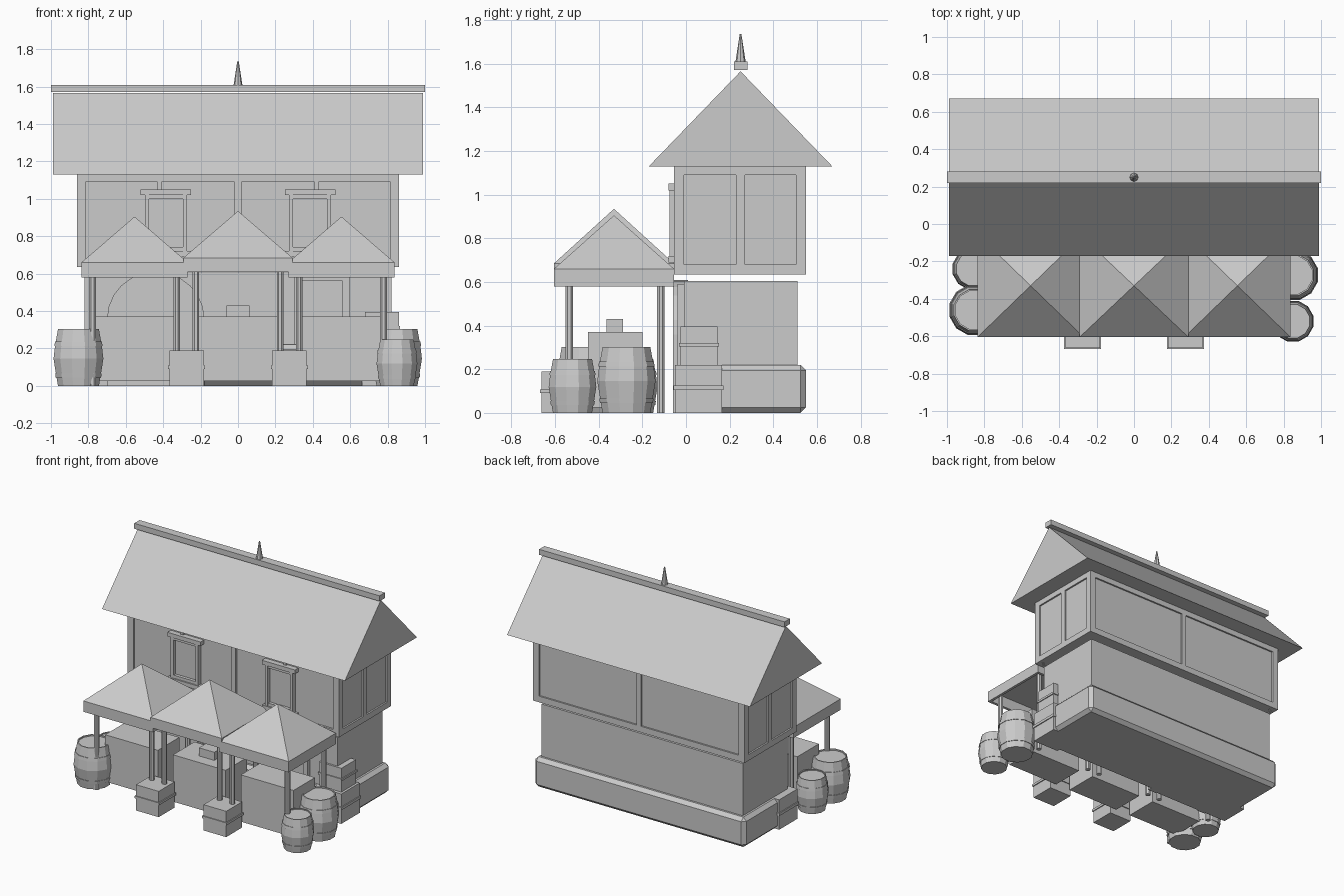
import bpy, bmesh, math
from mathutils import Matrix

if "Cube" in bpy.data.objects:
    bpy.data.objects.remove(bpy.data.objects["Cube"])

mat = bpy.data.materials.new("light grey")
mat.diffuse_color = (0.6, 0.6, 0.6, 1)
mat.use_nodes = True
mat.node_tree.nodes["Principled BSDF"].inputs["Base Color"].default_value = mat.diffuse_color


def finish(name, bm):
    bmesh.ops.recalc_face_normals(bm, faces=bm.faces)
    me = bpy.data.meshes.new(name)
    bm.to_mesh(me)
    bm.free()
    me.materials.append(mat)
    ob = bpy.data.objects.new(name, me)
    bpy.context.collection.objects.link(ob)
    return ob


def box(name, x0, x1, y0, y1, z0, z1, bevel=0):
    bm = bmesh.new()
    m = Matrix.Translation(((x0 + x1) / 2, (y0 + y1) / 2, (z0 + z1) / 2)) \
        @ Matrix.Diagonal((x1 - x0, y1 - y0, z1 - z0, 1))
    bmesh.ops.create_cube(bm, size=1, matrix=m)
    if bevel:
        bmesh.ops.bevel(bm, geom=bm.edges[:], offset=bevel, segments=1, affect='EDGES')
    return finish(name, bm)


def cone(name, x, y, z0, z1, r0, r1, sides, turn=0.0):
    bm = bmesh.new()
    bmesh.ops.create_cone(bm, cap_ends=True, segments=sides, radius1=r0, radius2=r1, depth=z1 - z0,
                          matrix=Matrix.Translation((x, y, (z0 + z1) / 2)) @ Matrix.Rotation(turn, 4, 'Z'))
    return finish(name, bm)


def extrude(name, pts, vec):
    bm = bmesh.new()
    f = bm.faces.new([bm.verts.new(p) for p in pts])
    new = bmesh.ops.extrude_face_region(bm, geom=[f], use_keep_orig=True)["geom"]
    bmesh.ops.translate(bm, verts=[v for v in new if isinstance(v, bmesh.types.BMVert)], vec=vec)
    return finish(name, bm)


def crate(name, x, y, z, w, d, h):
    box(name, x - w / 2, x + w / 2, y - d / 2, y + d / 2, z, z + h)
    e = 0.007
    box(name + "_band", x - w / 2 - e, x + w / 2 + e, y - d / 2 - e, y + d / 2 + e,
        z + h * 0.48, z + h * 0.57)


def barrel(name, x, y, r, h):
    # lathe profile with two raised hoops and a sunken lid
    prof = [(0, 0), (.82, 0), (.88, .15), (.91, .15), (.935, .22), (.905, .22), (1, .48),
            (.94, .70), (.97, .70), (.94, .78), (.91, .78), (.82, 1), (.76, 1), (.76, .97), (0, .97)]
    n = 12
    bm = bmesh.new()
    rings = []
    for pr, pz in prof:
        if pr == 0:
            rings.append([bm.verts.new((x, y, pz * h))])
        else:
            rings.append([bm.verts.new((x + r * pr * math.cos((i + .5) * math.tau / n),
                                        y + r * pr * math.sin((i + .5) * math.tau / n), pz * h))
                          for i in range(n)])
    for a, b in zip(rings, rings[1:]):
        for i in range(n):
            j = (i + 1) % n
            q = [a[i % len(a)], a[j % len(a)], b[j % len(b)], b[i % len(b)]]
            bm.faces.new(list(dict.fromkeys(q)))
    finish(name, bm)


# house body
box("stone_plinth", -.86, .86, -.05, .55, 0, .22, .025)
box("lower_storey", -.82, .82, -.01, .51, .02, .605)
box("upper_storey", -.85, .85, -.04, .538, .64, 1.13)

# timber framing
for z0, z1, n in ((.635, .68, "bottom"), (1.09, 1.13, "top")):
    box(n + "_beam_front", -.862, .862, -.055, -.03, z0, z1)
    box(n + "_beam_back", -.862, .862, .525, .55, z0, z1)
    for s in (-1, 1):
        a, b = sorted((s * .84, s * .862))
        box(n + "_beam_side", a, b, -.05, .545, z0, z1)
for s in (-1, 1):
    a, b = sorted((s * .815, s * .862))
    box("corner_post_front", a, b, -.055, -.01, .635, 1.13)
    box("corner_post_back", a, b, .505, .55, .635, 1.13)
    a, b = sorted((s * .84, s * .862))
    box("side_mid_post", a, b, .23, .27, .66, 1.11)
box("front_mid_post", -.018, .018, -.055, -.03, .66, 1.11)
box("back_mid_post", -.018, .018, .525, .55, .66, 1.11)

# upper windows
for c in (-.385, .385):
    box("window_lintel", c - .135, c + .135, -.08, -.03, 1.02, 1.05)
    box("window_sill", c - .135, c + .135, -.08, -.03, .69, .72)
    for s in (-1, 1):
        a, b = sorted((c + s * .09, c + s * .112))
        box("window_jamb", a, b, -.075, -.03, .72, 1.02)
    box("window_head", c - .09, c + .09, -.07, -.03, 1.0, 1.02)
    box("window_foot", c - .09, c + .09, -.07, -.03, .72, .742)
    box("window_pane", c - .09, c + .09, -.047, -.038, .74, 1.0)
    box("window_top_strut", c * 1.09 - .011, c * 1.09 + .011, -.055, -.03, 1.05, 1.09)

# roof, ridge cap and spire
extrude("main_roof", [(-.99, -.17, 1.13), (-.99, .67, 1.13), (-.99, .25, 1.565)], (1.98, 0, 0))
box("ridge_cap", -1, 1, .22, .282, 1.57, 1.61)
cone("roof_spire", 0, .25, 1.605, 1.735, .024, .004, 8)

# arched doorway
cx, cz = -.44, .36
arc = [(math.cos(t * math.pi / 12), math.sin(t * math.pi / 12)) for t in range(13)]
outer = [(cx + .26, -.06, 0)] + [(cx + .26 * c, -.06, cz + .25 * s) for c, s in arc] + [(cx - .26, -.06, 0)]
inner = [(cx + .19, -.06, 0)] + [(cx + .19 * c, -.06, cz + .20 * s) for c, s in arc] + [(cx - .19, -.06, 0)]
extrude("door_arch", outer + inner[::-1], (0, .07, 0))
extrude("arched_door", [(p[0], -.052, p[2]) for p in inner], (0, .05, 0))

# shop window at the right of the ground floor
box("shop_window_head", .30, .595, -.04, 0, .56, .59)
for a in (.30, .56):
    box("shop_window_jamb", a, a + .035, -.04, 0, .22, .56)
box("shop_window_pane", .335, .56, -.017, -.008, .22, .56)

# crates
crate("corner_crate_right", .77, .057, 0, .215, .215, .22)
crate("corner_crate_upper", .77, .06, .22, .18, .17, .175)
crate("corner_crate_left", -.76, .057, 0, .23, .215, .22)
for s in (-1, 1):
    crate("front_crate", s * .275, -.57, 0, .185, .185, .19)

# market stalls: canopy, valance, posts and counter
cy = -.33
for c, hw, z0, z1, top in ((-.553, .284, .58, .66, .905), (0, .291, .61, .685, .935), (.553, .284, .58, .66, .905)):
    bm = bmesh.new()
    base = [bm.verts.new((c + sx * hw, cy + sy * .275, z1)) for sx, sy in ((-1, -1), (1, -1), (1, 1), (-1, 1))]
    tip = bm.verts.new((c, cy, top))
    bm.faces.new(base)
    for i in range(4):
        bm.faces.new((base[i], base[(i + 1) % 4], tip))
    finish("canopy_roof", bm)
    for s in (-1, 1):
        a, b = sorted((cy + s * .275, cy + s * .255))
        box("valance_long", c - hw, c + hw, a, b, z0, z1)
        a, b = sorted((c + s * hw, c + s * (hw - .02)))
        box("valance_short", a, b, cy - .255, cy + .255, z0, z1)
        for y in (-.535, -.115):
            cone("stall_post", c + s * .225, y, 0, z1, .019, .019, 8, math.pi / 8)
    box("stall_counter", c - .215, c + .215, -.45, -.2, .025, .37)
box("goods_box", -.062, .062, -.365, -.288, .37, .43)

# barrels
barrel("large_barrel_left", -.853, -.46, .138, .303)
barrel("small_barrel_left", -.86, -.24, .113, .247)
barrel("large_barrel_right", .85, -.273, .138, .303)
barrel("small_barrel_right", .85, -.52, .113, .247)
